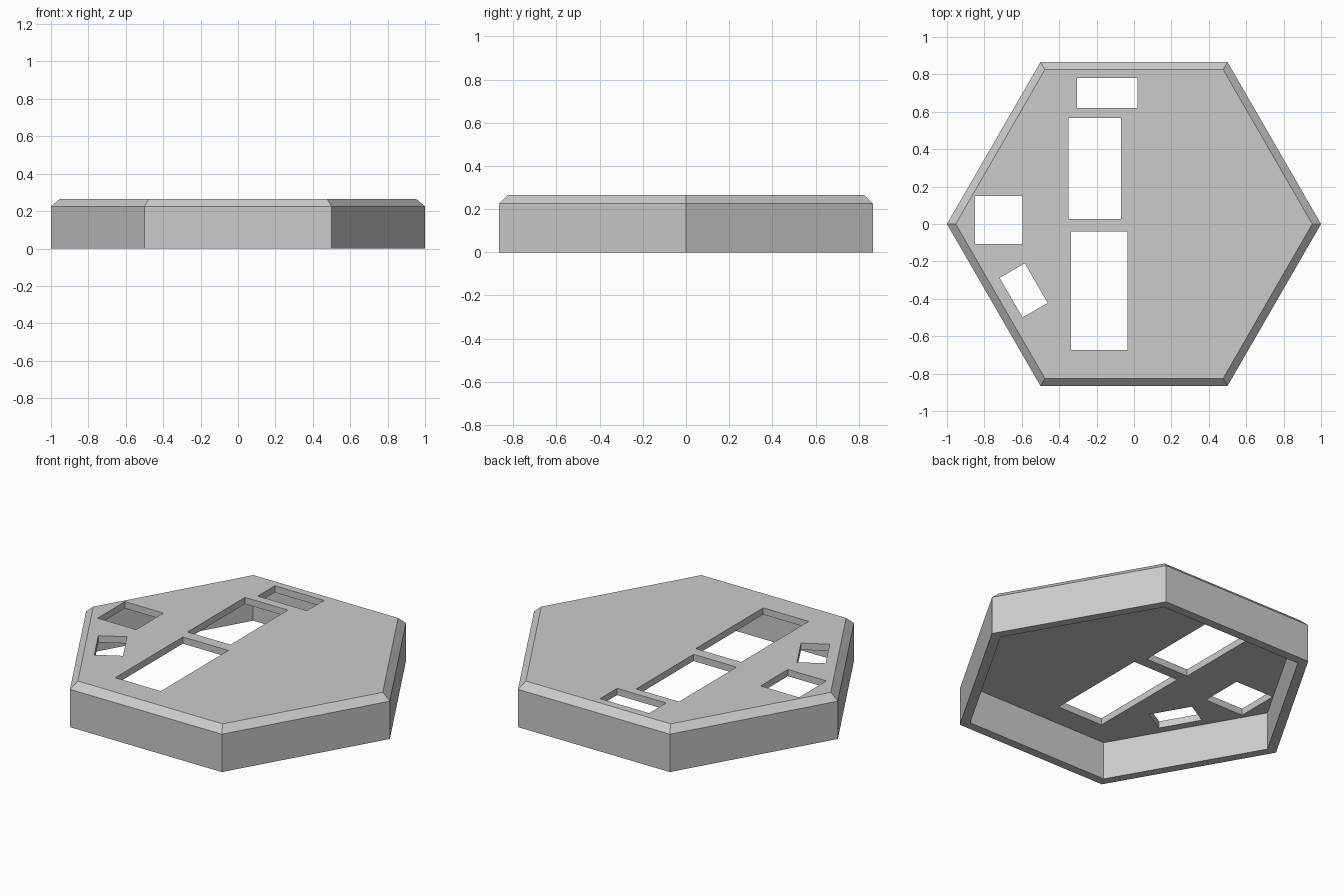
import bpy
import bmesh
from math import cos, sin, pi, radians
from mathutils import Matrix

cube = bpy.data.objects.get("Cube")
if cube:
    bpy.data.objects.remove(cube, do_unlink=True)

SIDES = 6
HEIGHT = 0.265
PLATE = 0.04        # thickness of the top plate
INNER = 0.94        # corner radius of the hollow


def make_object(name, bm):
    mesh = bpy.data.meshes.new(name)
    bmesh.ops.recalc_face_normals(bm, faces=bm.faces)
    bm.to_mesh(mesh)
    bm.free()
    obj = bpy.data.objects.new(name, mesh)
    bpy.context.scene.collection.objects.link(obj)
    return obj


grey = bpy.data.materials.new("plain grey")
grey.use_nodes = True
colour = (0.6, 0.6, 0.6, 1)
grey.diffuse_color = colour
grey.node_tree.nodes["Principled BSDF"].inputs["Base Color"].default_value = colour

# Hollow six-sided shell: inner ceiling, inner wall, rim, outer wall, chamfer, top
profile = [(INNER, HEIGHT - PLATE), (INNER, 0), (1, 0),
           (1, HEIGHT - PLATE), (0.953, HEIGHT)]
bm = bmesh.new()
rings = [[bm.verts.new((r * cos(2 * pi * i / SIDES), r * sin(2 * pi * i / SIDES), z))
          for i in range(SIDES)] for r, z in profile]
for low, high in zip(rings, rings[1:]):
    for i in range(SIDES):
        j = (i + 1) % SIDES
        bm.faces.new((low[i], low[j], high[j], high[i]))
bm.faces.new(rings[0])
bm.faces.new(rings[-1])
shell = make_object("hexagonal_tile", bm)
shell.data.materials.append(grey)

# Openings through the top plate: centre x, centre y, width, depth, turn
openings = [
    (-0.142, 0.70, 0.324, 0.16, 0),
    (-0.21, 0.297, 0.283, 0.54, 0),
    (-0.186, -0.357, 0.30, 0.635, 0),
    (-0.723, 0.022, 0.254, 0.257, 0),
    (-0.59, -0.355, 0.155, 0.245, 30),
]
bm = bmesh.new()
for x, y, width, depth, turn in openings:
    place = (Matrix.Translation((x, y, HEIGHT))
             @ Matrix.Rotation(radians(turn), 4, 'Z')
             @ Matrix.Diagonal((width, depth, PLATE * 4, 1)))
    bmesh.ops.create_cube(bm, size=1, matrix=place)
cutter = make_object("opening_cutter", bm)
cutter.data.materials.append(grey)
cutter.hide_render = True

# Cut the openings, then discard the cutter
cut = shell.modifiers.new("openings", 'BOOLEAN')
cut.operation = 'DIFFERENCE'
cut.solver = 'EXACT'
cut.object = cutter
bpy.context.view_layer.objects.active = shell
bpy.ops.object.modifier_apply(modifier=cut.name)
bpy.data.objects.remove(cutter, do_unlink=True)
